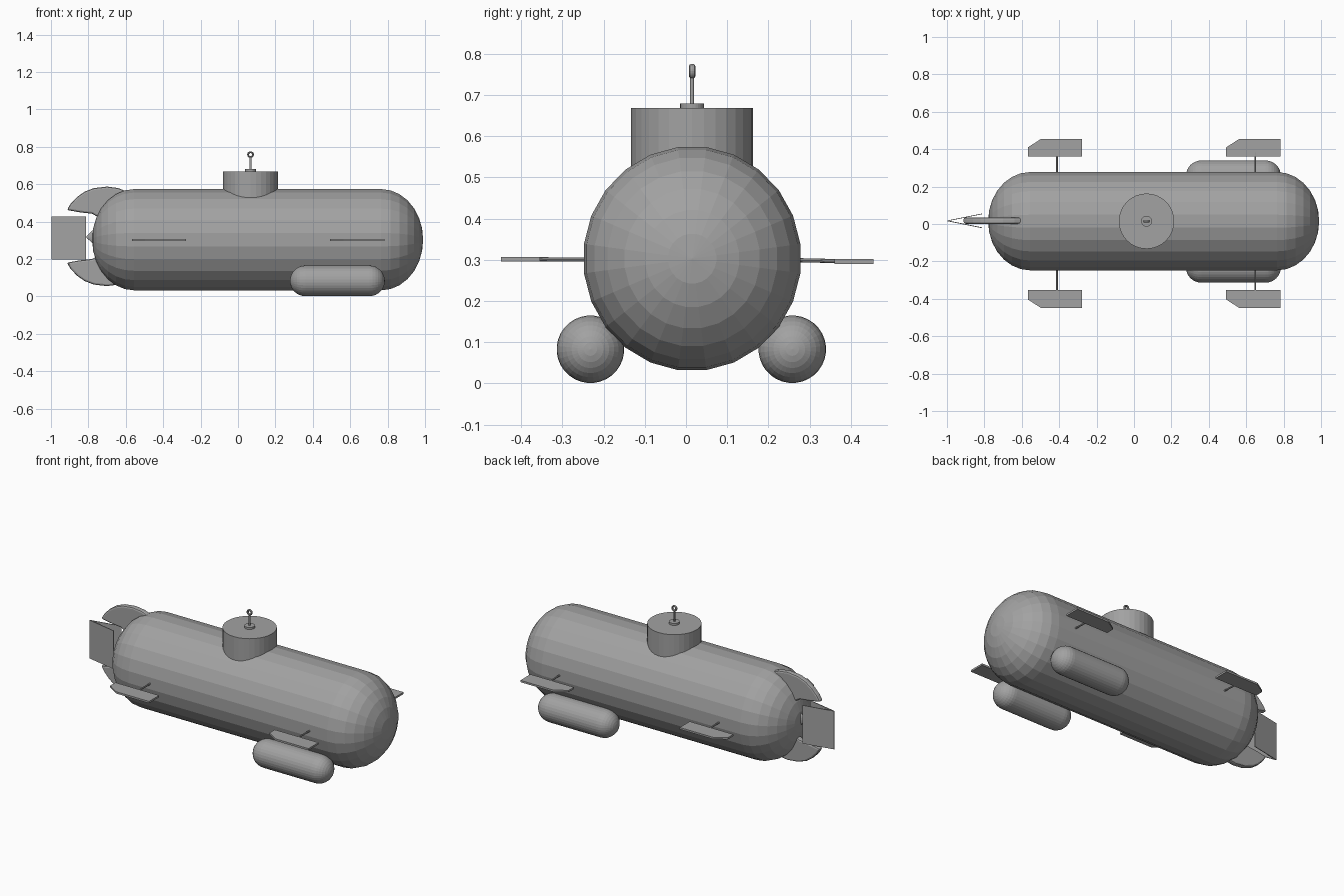
import bpy, bmesh, math
from mathutils import Matrix, Vector

if "Cube" in bpy.data.objects:
    bpy.data.objects.remove(bpy.data.objects["Cube"])

grey = bpy.data.materials.new("hull grey")
grey.use_nodes = True
colour = (0.36, 0.36, 0.36, 1)
grey.diffuse_color = colour
grey.node_tree.nodes["Principled BSDF"].inputs["Base Color"].default_value = colour

MID_Y, MID_Z = 0.015, 0.303


def finish(name, bm, matrix=Matrix()):
    bmesh.ops.transform(bm, matrix=matrix, verts=bm.verts)
    bmesh.ops.recalc_face_normals(bm, faces=bm.faces)
    mesh = bpy.data.meshes.new(name)
    bm.to_mesh(mesh)
    bm.free()
    obj = bpy.data.objects.new(name, mesh)
    mesh.materials.append(grey)
    bpy.context.collection.objects.link(obj)
    return obj


def capsule(name, x0, x1, cap, ry, rz, y, z, segments, rings):
    """Capsule along x with elliptical end caps."""
    bm = bmesh.new()
    steps = [i * math.pi / 2 / rings for i in range(rings + 1)]
    profile = [(x0 + cap - cap * math.cos(a), math.sin(a)) for a in steps]
    profile += [(x1 - cap + cap * math.cos(a), math.sin(a)) for a in reversed(steps)]
    loops = []
    for x, r in profile:
        angles = [2 * math.pi * (i + 0.5) / segments for i in range(segments)]
        loops.append([bm.verts.new((x, y + ry * r * math.cos(a), z + rz * r * math.sin(a)))
                      for a in angles])
    for a, b in zip(loops, loops[1:]):
        for i in range(segments):
            j = (i + 1) % segments
            bm.faces.new((a[i], a[j], b[j], b[i]))
    bmesh.ops.remove_doubles(bm, verts=bm.verts, dist=0.0005)
    return finish(name, bm)


def cylinder(name, start, end, r1, r2, segments):
    start, end = Vector(start), Vector(end)
    axis = end - start
    bm = bmesh.new()
    bmesh.ops.create_cone(bm, cap_ends=True, segments=segments, radius1=r1,
                          radius2=r2, depth=axis.length)
    turn = axis.to_track_quat("Z", "Y").to_matrix().to_4x4()
    return finish(name, bm, Matrix.Translation((start + end) / 2) @ turn)


def plate(name, outline, thickness, matrix):
    """Flat outline in local xy, extruded evenly about its plane."""
    bm = bmesh.new()
    face = bm.faces.new([bm.verts.new((u, v, -thickness / 2)) for u, v in outline])
    new = bmesh.ops.extrude_face_region(bm, geom=[face])["geom"]
    bmesh.ops.translate(bm, vec=(0, 0, thickness),
                        verts=[g for g in new if isinstance(g, bmesh.types.BMVert)])
    return finish(name, bm, matrix)


# Hull and the two ballast pods
capsule("hull", -0.78, 0.99, 0.225, 0.265, 0.273, MID_Y, MID_Z, 24, 7)
for side, label in ((-1, "right"), (1, "left")):
    capsule(label + "_pod", 0.278, 0.785, 0.082, 0.082, 0.082,
            MID_Y - 0.002 + side * 0.245, 0.083, 32, 8)

# Tower, hatch and mast with its ring
TX = 0.067
cylinder("tower", (TX, MID_Y, 0.48), (TX, MID_Y, 0.668), 0.148, 0.148, 32)
cylinder("hatch", (TX, MID_Y, 0.668), (TX, MID_Y, 0.68), 0.029, 0.029, 24)
cylinder("mast", (TX, MID_Y, 0.68), (TX, MID_Y, 0.746), 0.005, 0.005, 12)
bpy.ops.mesh.primitive_torus_add(major_segments=20, minor_segments=8,
                                 major_radius=0.013, minor_radius=0.005,
                                 location=(TX, MID_Y, 0.758), rotation=(math.pi / 2, 0, 0))
ring = bpy.context.object
ring.name = "mast_ring"
ring.scale.z = 1.5
ring.data.materials.append(grey)

# Diving planes on thin rods, outer rear corner clipped
plane_outline = [(-0.155, 0), (0.135, 0), (0.135, 0.095), (-0.085, 0.095), (-0.155, 0.05)]
for end, x in (("rear", -0.412), ("front", 0.648)):
    for side, label in ((-1, "right"), (1, "left")):
        z = 0.299 - side * 0.003
        inner = MID_Y - 0.012 + side * 0.357
        cylinder(f"{label}_{end}_rod", (x, MID_Y + side * 0.22, 0.3),
                 (x, inner + side * 0.05, z), 0.005, 0.005, 8)
        flip = Matrix.Translation((x, inner, z)) @ Matrix.Diagonal((1, side, 1, 1))
        plate(f"{label}_{end}_plane", plane_outline, 0.011, flip)

# Curved tail fins above and below the stern
upright = Matrix.Rotation(math.pi / 2, 4, "X")
fin_outline = [(-0.915, 0.147), (-0.895, 0.18), (-0.86, 0.217), (-0.82, 0.245),
               (-0.77, 0.264), (-0.70, 0.272), (-0.64, 0.264), (-0.58, 0.24),
               (-0.58, 0.08), (-0.75, 0.11), (-0.78, 0.127), (-0.85, 0.135)]
for side, label in ((1, "upper"), (-1, "lower")):
    place = Matrix.Translation((0, MID_Y + 0.003, 0.315 if side > 0 else 0.327))
    fin = plate(label + "_tail_fin", fin_outline, 0.034,
                place @ Matrix.Diagonal((1, 1, side, 1)) @ upright)
    bevel = fin.modifiers.new("soft_rim", "BEVEL")
    bevel.width = 0.01
    bevel.segments = 2

# Stern hub
hub = cylinder("stern_hub", (-0.74, 0, 0), (-0.81, 0, 0), 0.07, 0.004, 16)
hub.scale.y = 0.3
hub.location = (0, MID_Y, 0.318)

# Rudder: two thin plates meeting at the rear edge
for side, label in ((-1, "right"), (1, "left")):
    angle = side * math.atan2(0.037, 0.185)
    place = Matrix.Translation((-0.998, MID_Y + 0.002, 0.311)) @ Matrix.Rotation(angle, 4, "Z")
    plate(label + "_rudder_plate",
          [(0, -0.115), (0.189, -0.115), (0.189, 0.115), (0, 0.115)], 0.004, place @ upright)
